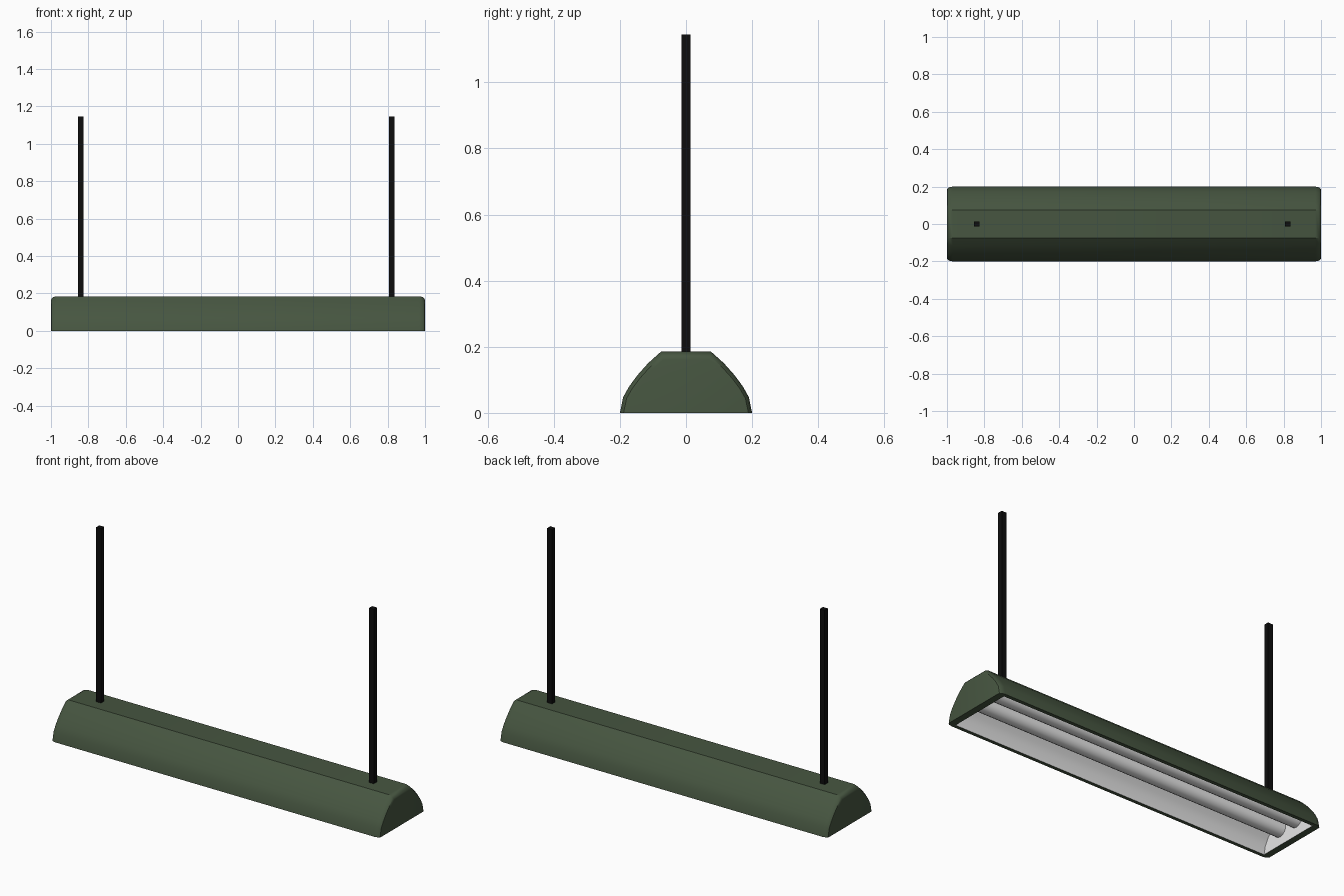
import bpy, bmesh, math

if "Cube" in bpy.data.objects:
    bpy.data.objects.remove(bpy.data.objects["Cube"])


def material(name, rgb):
    m = bpy.data.materials.new(name)
    m.diffuse_color = (*rgb, 1)
    m.use_nodes = True
    m.node_tree.nodes["Principled BSDF"].inputs["Base Color"].default_value = m.diffuse_color
    return m


GREEN = material("dark green", (0.062, 0.092, 0.052))
WHITE = material("white", (0.8, 0.8, 0.8))
BLACK = material("black", (0.004, 0.004, 0.004))


def finish(bm, name, mats, smooth=True):
    bmesh.ops.recalc_face_normals(bm, faces=bm.faces)
    me = bpy.data.meshes.new(name)
    bm.to_mesh(me)
    bm.free()
    ob = bpy.data.objects.new(name, me)
    bpy.context.collection.objects.link(ob)
    for m in mats:
        me.materials.append(m)
    if smooth:
        bpy.ops.object.select_all(action='DESELECT')
        ob.select_set(True)
        bpy.context.view_layer.objects.active = ob
        bpy.ops.object.shade_smooth_by_angle(angle=math.radians(35))
    return ob


# Half profile of the shade, rim to flat top, mirrored to a full arch
half = [(0.2, 0), (0.19, 0.048), (0.172, 0.08), (0.147, 0.114), (0.115, 0.15), (0.076, 0.185)]
arch = half + [(-y, z) for y, z in reversed(half)]


def loft(bm, rings, mat):
    """Skin a list of (x, scale_y, scale_z) arches and cap both ends."""
    rows = [[bm.verts.new((x, y * sy, z * sz)) for y, z in arch] for x, sy, sz in rings]
    faces = [bm.faces.new((a[i], a[i + 1], b[i + 1], b[i]))
             for a, b in zip(rows, rows[1:]) for i in range(len(arch) - 1)]
    faces += [bm.faces.new(rows[0]), bm.faces.new(rows[-1])]
    for f in faces:
        f.material_index = mat
    return rows


# Housing: green outer skin with rounded ends, white reflector inside
bm = bmesh.new()
end = [(1.0, 0.9, 0.87), (0.998, 0.945, 0.925), (0.989, 0.98, 0.975), (0.97, 1, 1)]
outer = loft(bm, [(-x, a, b) for x, a, b in end] + end[::-1], 0)
inner = loft(bm, [(-0.963, 0.9, 0.9), (0.963, 0.9, 0.9)], 1)
# Rim around the opening
for k in (0, -1):
    bm.faces.new([r[k] for r in outer] + [inner[1][k], inner[0][k]])
    bm.faces.new((outer[k][0], outer[k][-1], inner[k][-1], inner[k][0]))
finish(bm, "lamp_housing", [GREEN, WHITE])

# Two light tubes running the length of the reflector
for side, y in (("front", -0.06), ("back", 0.06)):
    bm = bmesh.new()
    bmesh.ops.create_cone(bm, cap_ends=True, segments=20, radius1=0.04, radius2=0.04, depth=1.925)
    for v in bm.verts:
        x, yy, z = v.co
        v.co = (z, y + yy, 0.085 + x)
    finish(bm, "light_tube_" + side, [WHITE])

# Square hanging rods
for side, x in (("left", -0.84), ("right", 0.822)):
    bm = bmesh.new()
    bmesh.ops.create_cube(bm, size=1)
    for v in bm.verts:
        v.co = (x + v.co.x * 0.03, v.co.y * 0.028, 0.662 + v.co.z * 0.966)
    finish(bm, "hanging_rod_" + side, [BLACK], smooth=False)
